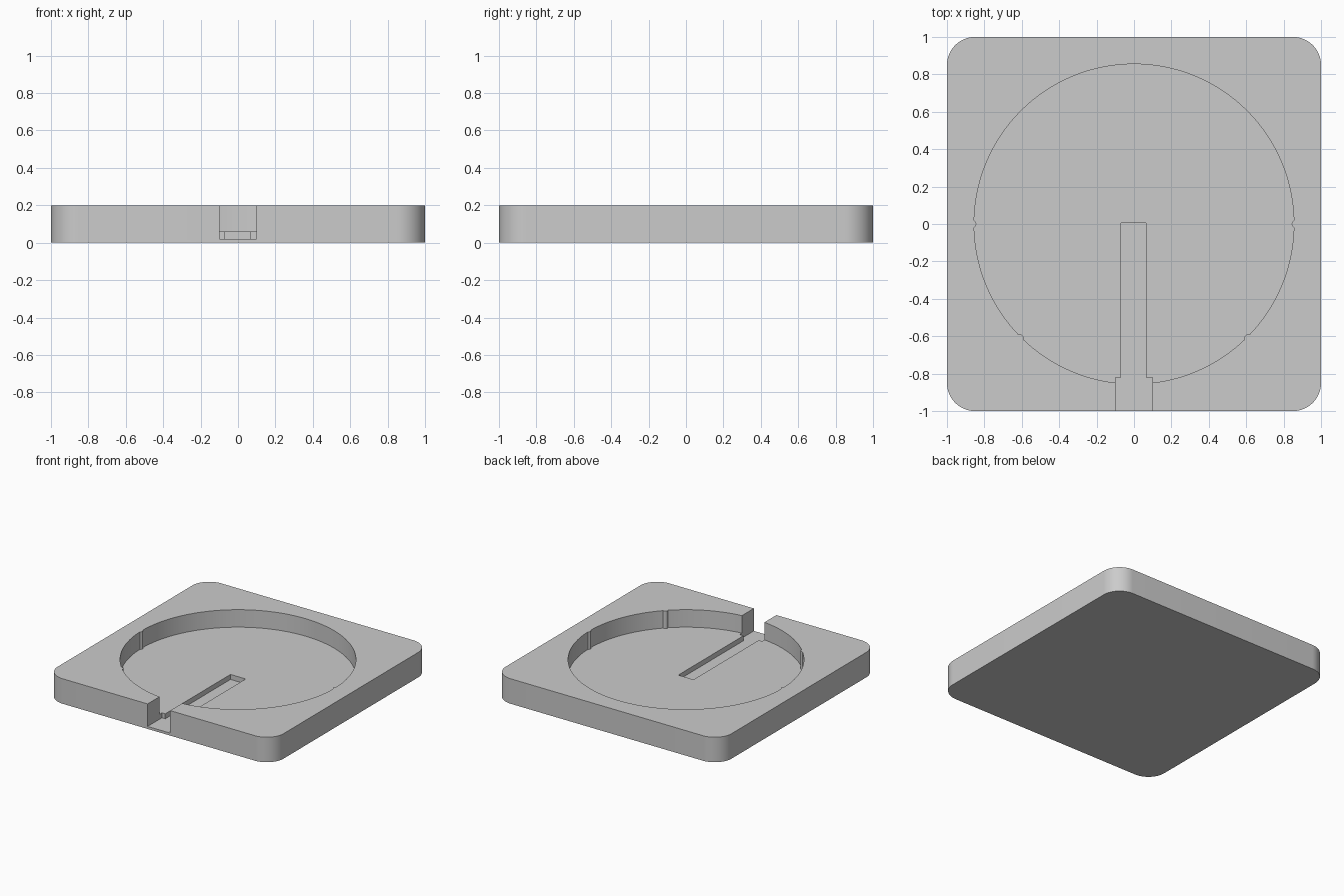
import bpy
import bmesh
from math import sin, cos, radians

cube = bpy.data.objects.get("Cube")
if cube:
    bpy.data.objects.remove(cube)

grey = bpy.data.materials.new("plain grey")
grey.use_nodes = True
colour = (0.6, 0.6, 0.6, 1)
grey.diffuse_color = colour
grey.node_tree.nodes["Principled BSDF"].inputs["Base Color"].default_value = colour


def arc(cx, cy, r, start, end, steps):
    angles = [radians(start + (end - start) * i / steps) for i in range(steps + 1)]
    return [(cx + r * cos(a), cy + r * sin(a)) for a in angles]


def prism(name, outline, bottom, top, helper=True):
    """Extrude a closed outline between two heights."""
    bm = bmesh.new()
    base = bm.faces.new([bm.verts.new((x, y, bottom)) for x, y in outline])
    new = bmesh.ops.extrude_face_region(bm, geom=[base])["geom"]
    bmesh.ops.translate(bm, vec=(0, 0, top - bottom),
                        verts=[v for v in new if isinstance(v, bmesh.types.BMVert)])
    bmesh.ops.recalc_face_normals(bm, faces=bm.faces)
    mesh = bpy.data.meshes.new(name)
    bm.to_mesh(mesh)
    bm.free()
    mesh.materials.append(grey)
    obj = bpy.data.objects.new(name, mesh)
    bpy.context.collection.objects.link(obj)
    obj.hide_render = helper
    return obj


def carve(target, cutter):
    """Cut one object out of another and remove the cutter."""
    mod = target.modifiers.new("cut", 'BOOLEAN')
    mod.operation = 'DIFFERENCE'
    mod.solver = 'EXACT'
    mod.object = cutter
    bpy.ops.object.select_all(action='DESELECT')
    bpy.context.view_layer.objects.active = target
    target.select_set(True)
    bpy.ops.object.modifier_apply(modifier=mod.name)
    bpy.data.objects.remove(cutter)


# Rounded square slab
corner = 0.15
c = 1 - corner
slab = []
for i, (sx, sy) in enumerate([(1, 1), (-1, 1), (-1, -1), (1, -1)]):
    slab += arc(sx * c, sy * c, corner, 90 * i, 90 * i + 90, 16)
tray = prism("tray", slab, 0, 0.2, helper=False)

# Round pocket, notched so that small grip ribs remain on its wall
pocket = prism("pocket_cutter", arc(0, 0, 0.855, 0, 360, 128)[:-1], 0.06, 0.3)
for angle in (0, 180, 225, 315):
    a = radians(angle)
    rib = arc(0.863 * cos(a), 0.863 * sin(a), 0.02, 0, 360, 24)[:-1]
    carve(pocket, prism("rib_cutter", rib, 0, 0.4))
carve(tray, pocket)

# Cable channel: wide mouth at the front, narrow slot to the centre
channel = [(-0.1, -1.1), (0.1, -1.1), (0.1, -0.82), (0.065, -0.82),
           (0.065, 0.005), (-0.07, 0.005), (-0.07, -0.82), (-0.1, -0.82)]
carve(tray, prism("channel_cutter", channel, 0.02, 0.3))

bpy.ops.object.shade_smooth_by_angle(angle=radians(30))
